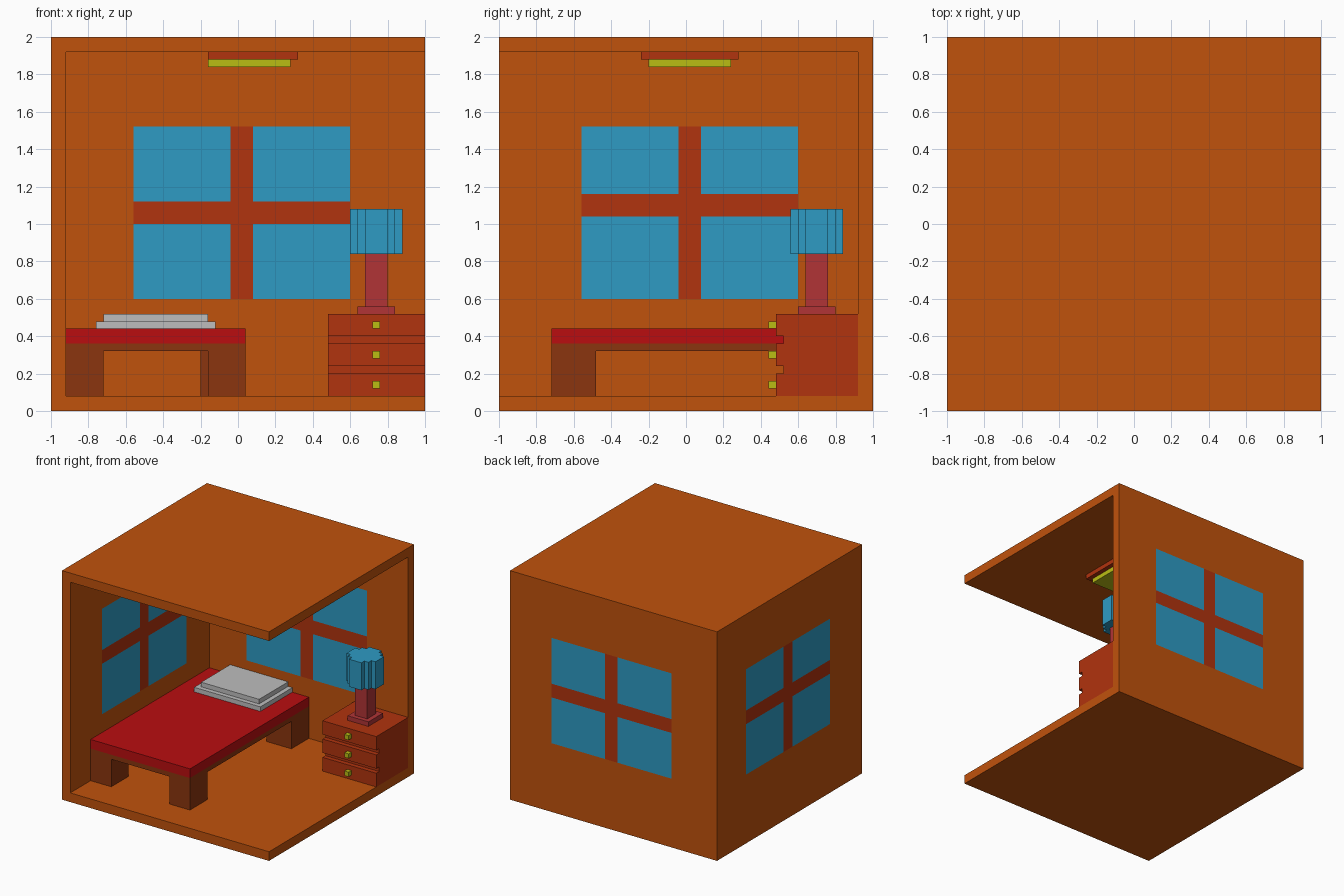
import bpy, bmesh
from mathutils import Vector

cube = bpy.data.objects.get("Cube")
if cube:
    bpy.data.objects.remove(cube, do_unlink=True)


def material(name, r, g, b):
    """Flat material from 0-255 display values, stored as linear."""
    lin = [(c / 255 / 12.92) if c < 10 else ((c / 255 + 0.055) / 1.055) ** 2.4 for c in (r, g, b)]
    m = bpy.data.materials.new(name)
    m.use_nodes = True
    m.diffuse_color = (*lin, 1)
    m.node_tree.nodes["Principled BSDF"].inputs["Base Color"].default_value = (*lin, 1)
    return m


ORANGE = material("wall_orange", 192, 82, 12)
GLASS = material("glass_blue", 46, 155, 196)
RUST = material("rust_wood", 177, 51, 14)
RED = material("mattress_red", 186, 13, 16)
BROWN = material("bed_brown", 139, 53, 14)
GREY = material("pillow_grey", 190, 190, 190)
YELLOW = material("bright_yellow", 186, 189, 20)
ROSE = material("lamp_rose", 177, 52, 54)


def finish(name, bm, *mats):
    bmesh.ops.recalc_face_normals(bm, faces=bm.faces[:])
    mesh = bpy.data.meshes.new(name)
    bm.to_mesh(mesh)
    bm.free()
    for m in mats:
        mesh.materials.append(m)
    obj = bpy.data.objects.new(name, mesh)
    bpy.context.collection.objects.link(obj)
    return obj


def box(name, x, y, z, *mats):
    """Box from (low, high) ranges on each axis."""
    bm = bmesh.new()
    bmesh.ops.create_cube(bm, size=1)
    for v in bm.verts:
        v.co = [(a + b) / 2 + c * (b - a) for (a, b), c in zip((x, y, z), v.co)]
    return finish(name, bm, *mats)


def prism(name, points, push, mat):
    """Flat outline extruded along the push vector."""
    bm = bmesh.new()
    face = bm.faces.new([bm.verts.new(p) for p in points])
    out = bmesh.ops.extrude_face_region(bm, geom=[face])
    moved = [g for g in out["geom"] if isinstance(g, bmesh.types.BMVert)]
    bmesh.ops.translate(bm, verts=moved, vec=push)
    return finish(name, bm, mat)


# Room shell: a cube hollowed out and open at the front and on the +x side
room = box("room_shell", (-1, 1), (-1, 1), (0, 2), ORANGE, GLASS, RUST)
cutter = box("room_cutter", (-0.92, 1.2), (-1.2, 0.92), (0.08, 1.92), ORANGE)
cutter.hide_render = True
hollow = room.modifiers.new("hollow", "BOOLEAN")
hollow.operation = "DIFFERENCE"
hollow.solver = "EXACT"
hollow.object = cutter
bpy.context.view_layer.objects.active = room
bpy.ops.object.modifier_apply(modifier=hollow.name)
bpy.data.objects.remove(cutter, do_unlink=True)

# Windows: cut into both sides of the back and left walls
SPAN = (-0.56, -0.04, 0.08, 0.6)
# (across axis, wall axis, wall side, window heights)
WINDOWS = [(0, 1, 1, (0.6, 1.0, 1.12, 1.52)),
           (1, 0, -1, (0.6, 1.04, 1.16, 1.52))]
bm = bmesh.new()
bm.from_mesh(room.data)
for across, deep, side, heights in WINDOWS:
    def wall_faces():
        return [f for f in bm.faces if abs(f.normal[deep]) > 0.9
                and f.calc_center_median()[deep] * side > 0.9]
    for axis, cuts in ((across, SPAN), (2, heights)):
        for c in cuts:
            faces = wall_faces()
            geom = set(faces)
            for f in faces:
                geom.update(f.edges)
                geom.update(f.verts)
            co, no = Vector(), Vector()
            co[axis], no[axis] = c, 1
            bmesh.ops.bisect_plane(bm, geom=list(geom), plane_co=co, plane_no=no, dist=1e-5)
    for f in wall_faces():
        p = f.calc_center_bounds()
        u, z = p[across], p[2]
        if SPAN[0] < u < SPAN[3] and heights[0] < z < heights[3]:
            bar = SPAN[1] < u < SPAN[2] or heights[1] < z < heights[2]
            f.material_index = 2 if bar else 1
bm.to_mesh(room.data)
bm.free()

# Bed
box("bed_frame", (-0.92, 0.04), (-0.72, 0.92), (0.32, 0.36), BROWN)
box("mattress", (-0.92, 0.04), (-0.72, 0.92), (0.36, 0.44), RED)
for end, y, inner in (("front", (-0.72, -0.48), -0.16), ("back", (0.68, 0.92), -0.2)):
    box(f"bed_leg_{end}_right", (-0.92, -0.72), y, (0.08, 0.32), BROWN)
    box(f"bed_leg_{end}_left", (inner, 0.04), y, (0.08, 0.32), BROWN)
box("pillow_lower", (-0.76, -0.12), (0.48, 0.92), (0.44, 0.48), GREY)
box("pillow_upper", (-0.72, -0.16), (0.52, 0.92), (0.48, 0.52), GREY)

# Nightstand: side profile with grooves between the drawers
profile = [(0.92, 0.08), (0.48, 0.08)]
for z in (0.2, 0.36):
    profile += [(0.48, z), (0.52, z), (0.52, z + 0.04), (0.48, z + 0.04)]
profile += [(0.48, 0.52), (0.92, 0.52)]
prism("nightstand", [(0.48, y, z) for y, z in profile], (0.52, 0, 0), RUST)
for i, z in enumerate((0.12, 0.28, 0.44)):
    box(f"drawer_knob_{i + 1}", (0.72, 0.76), (0.44, 0.48), (z, z + 0.04), YELLOW)

# Table lamp: stepped round shade, one quarter outline turned four times
box("lamp_base", (0.64, 0.84), (0.6, 0.8), (0.52, 0.56), ROSE)
box("lamp_stem", (0.68, 0.8), (0.64, 0.76), (0.56, 0.84), ROSE)
quarter = [(0.14, -0.06), (0.14, 0.06), (0.10, 0.06), (0.10, 0.10), (0.06, 0.10)]
outline = []
for _ in range(4):
    outline += [(0.74 + a, 0.70 + b, 0.84) for a, b in quarter]
    quarter = [(-b, a) for a, b in quarter]
prism("lamp_shade", outline, (0, 0, 0.24), GLASS)

# Ceiling light
box("ceiling_light_mount", (-0.16, 0.32), (-0.24, 0.28), (1.88, 1.92), RUST)
box("ceiling_light_panel", (-0.16, 0.28), (-0.2, 0.24), (1.84, 1.88), YELLOW)
